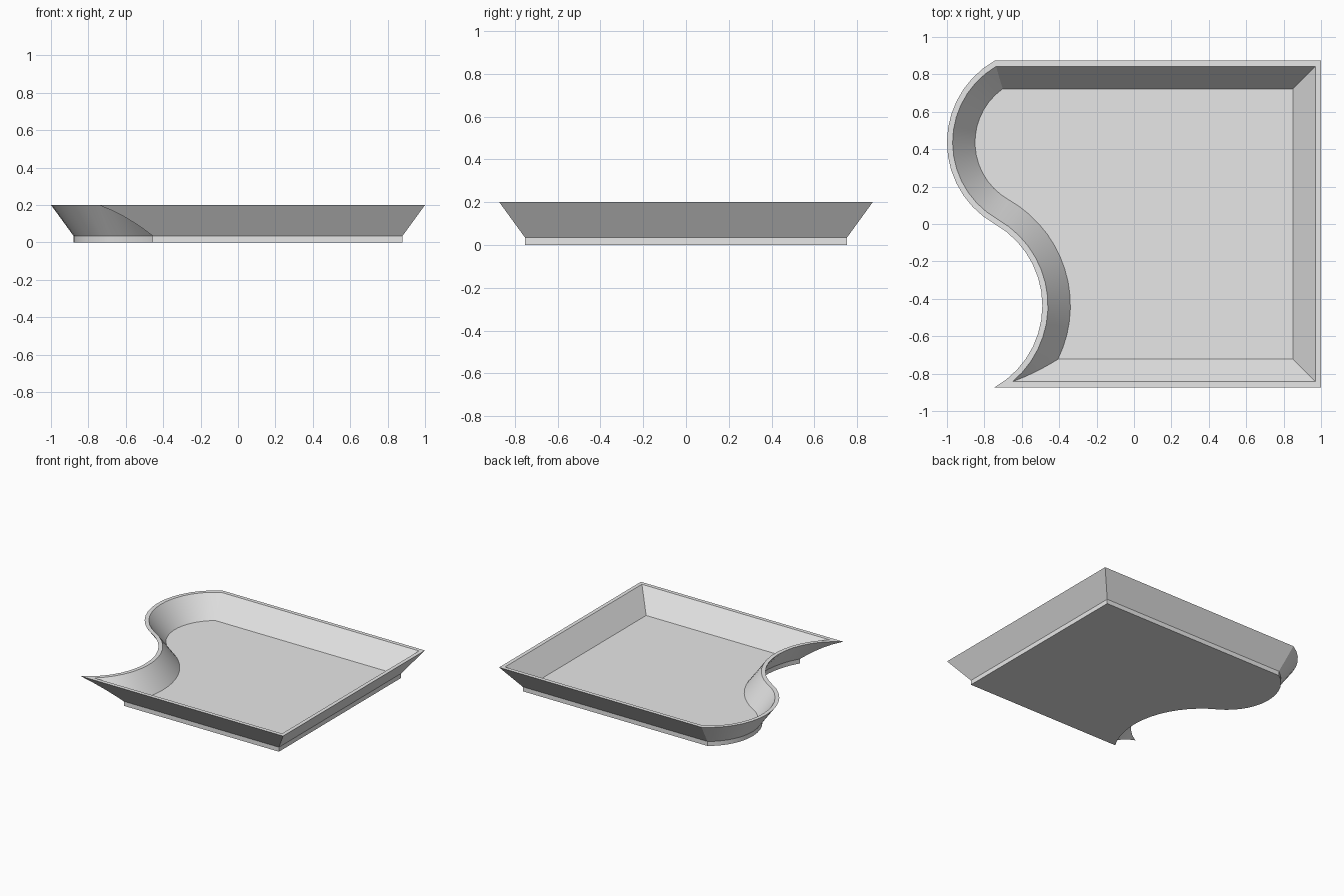
import bpy, bmesh
from math import asin, pi, sin, cos, radians

cube = bpy.data.objects.get("Cube")
if cube:
    bpy.data.objects.remove(cube, do_unlink=True)

# Rim plan: straight right, back and front edges, S-shaped left edge
HALF_Y = 0.873
QUARTER = HALF_Y / 2
BULGE = 0.255
RADIUS = (QUARTER ** 2 + BULGE ** 2) / (2 * BULGE)
SPAN = asin(QUARTER / RADIUS)
ARC_STEPS = 14
SLOPE_STEPS = 5

FLOOR_Z, RIM_Z = 0.035, 0.2
FLARE, LIP = 0.12, 0.03


def arc(cx, cy, r, start, end):
    return [(cx + r * cos(a), cy + r * sin(a))
            for a in (start + (end - start) * i / ARC_STEPS
                      for i in range(ARC_STEPS + 1))]


def outline(inset):
    """Rim plan moved inward by the inset, counter-clockwise."""
    r_out, r_in = RADIUS - inset, RADIUS + inset
    bulge = arc(RADIUS - 1, QUARTER, r_out,
                pi - asin((QUARTER - inset) / r_out), pi + SPAN)
    hollow = arc(2 * BULGE - 1 - RADIUS, -QUARTER, r_in,
                 SPAN, -asin((QUARTER - inset) / r_in))
    right, back = 1 - inset, HALF_Y - inset
    return [(right, -back), (right, back)] + bulge + hollow[1:]


# Wall section as (inset, height): foot, flared outside, lip, sloped inside
steps = [i / SLOPE_STEPS for i in range(SLOPE_STEPS + 1)]
rise = RIM_Z - FLOOR_Z
section = [(FLARE, 0)]
section += [(FLARE * (1 - t), FLOOR_Z + rise * t) for t in steps]
section += [(LIP + FLARE * t, RIM_Z - rise * t) for t in steps]

bm = bmesh.new()
rings = [[bm.verts.new((x, y, z)) for x, y in outline(d)] for d, z in section]
for low, high in zip(rings, rings[1:]):
    for i in range(len(low)):
        j = (i + 1) % len(low)
        bm.faces.new((low[i], low[j], high[j], high[i]))
bm.faces.new(rings[0][::-1])   # underside
bm.faces.new(rings[-1])        # tray floor
bmesh.ops.recalc_face_normals(bm, faces=bm.faces)

mesh = bpy.data.meshes.new("curved_tray")
bm.to_mesh(mesh)
bm.free()
tray = bpy.data.objects.new("curved_tray", mesh)
bpy.context.collection.objects.link(tray)

# Plain grey finish
grey = bpy.data.materials.new("light_grey")
grey.use_nodes = True
colour = (0.8, 0.8, 0.8, 1)
grey.diffuse_color = colour
grey.node_tree.nodes["Principled BSDF"].inputs["Base Color"].default_value = colour
mesh.materials.append(grey)

bpy.ops.object.select_all(action="DESELECT")
tray.select_set(True)
bpy.context.view_layer.objects.active = tray
bpy.ops.object.shade_smooth_by_angle(angle=radians(25))
